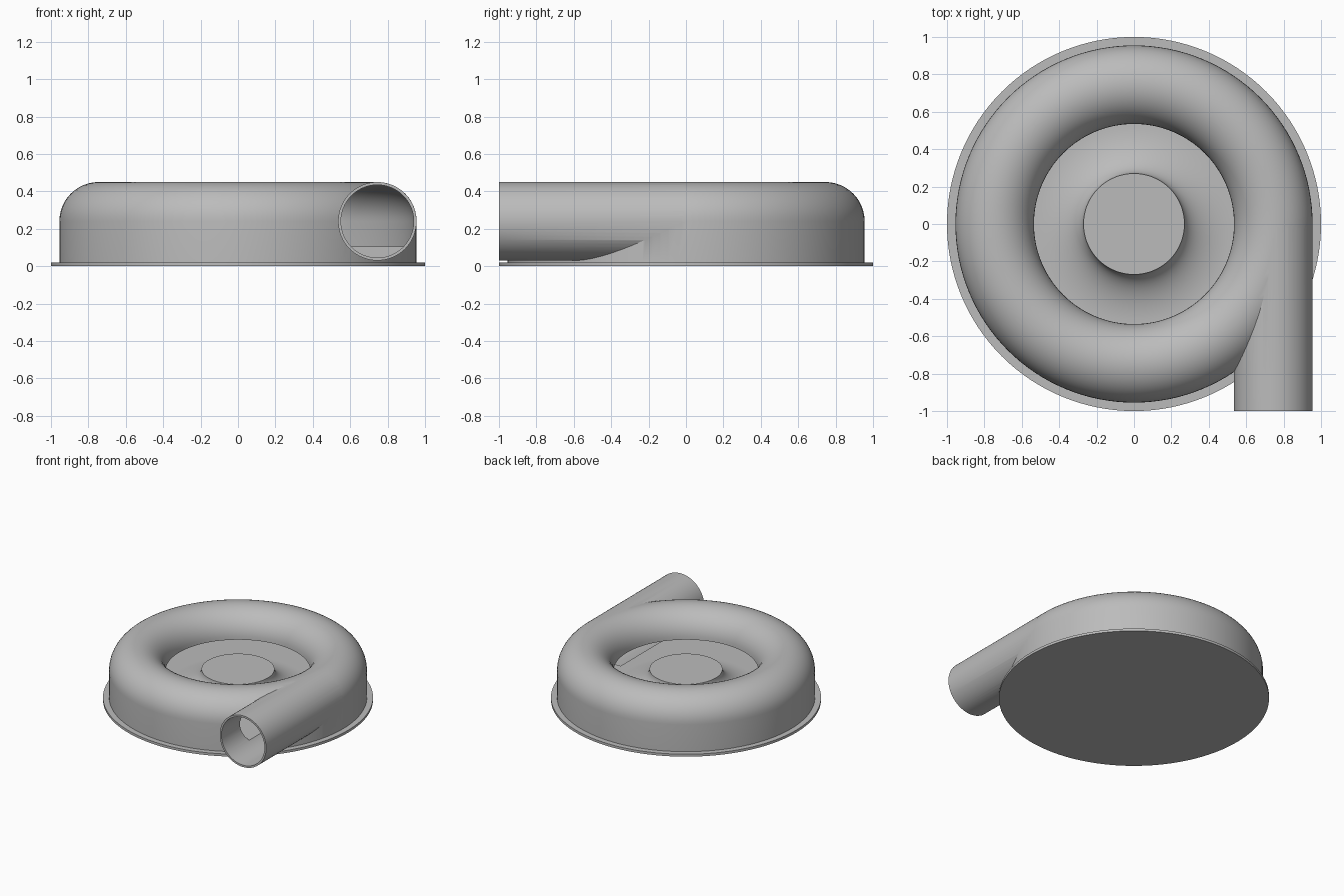
import bpy, bmesh
from math import sin, cos, pi, radians
from mathutils import Matrix

cube = bpy.data.objects.get("Cube")
if cube:
    bpy.data.objects.remove(cube, do_unlink=True)

grey = bpy.data.materials.new("plain grey")
grey.use_nodes = True
colour = (0.5, 0.5, 0.5, 1)
grey.diffuse_color = colour
grey.node_tree.nodes["Principled BSDF"].inputs["Base Color"].default_value = colour

RING, MID, TUBE, WALL = 0.745, 0.24, 0.21, 0.015   # ring radius, centre height, tube, wall
FLOOR, HUB_R, HUB_Z = 0.105, 0.27, 0.25
LIP = RING - TUBE


def make_object(name, bm):
    bmesh.ops.recalc_face_normals(bm, faces=bm.faces)
    mesh = bpy.data.meshes.new(name)
    bm.to_mesh(mesh)
    bm.free()
    mesh.materials.append(grey)
    ob = bpy.data.objects.new(name, mesh)
    bpy.context.collection.objects.link(ob)
    return ob


def lathe(name, profile, closed=False, steps=128):
    """Revolve an (r, z) profile about the z axis."""
    bm = bmesh.new()
    vs = [bm.verts.new((r, 0, z)) for r, z in profile]
    pairs = list(zip(vs, vs[1:])) + ([(vs[-1], vs[0])] if closed else [])
    es = [bm.edges.new(p) for p in pairs]
    bmesh.ops.spin(bm, geom=vs + es, axis=(0, 0, 1), cent=(0, 0, 0),
                   angle=2 * pi, steps=steps, use_merge=True)
    bmesh.ops.remove_doubles(bm, verts=bm.verts, dist=1e-5)
    return make_object(name, bm)


def rod(name, radius, y0, y1):
    """Solid cylinder along y, tangent to the ring."""
    bm = bmesh.new()
    place = Matrix.Translation((RING, (y0 + y1) / 2, MID)) @ Matrix.Rotation(pi / 2, 4, 'X')
    bmesh.ops.create_cone(bm, cap_ends=True, segments=64, radius1=radius,
                          radius2=radius, depth=y1 - y0, matrix=place)
    return make_object(name, bm)


def dome(radius, n=24):
    """Upper half circle of the tube, from outside to inside."""
    return [(RING + radius * cos(pi * i / n), MID + radius * sin(pi * i / n))
            for i in range(n + 1)]


def combine(target, other, operation):
    mod = target.modifiers.new(operation.lower(), 'BOOLEAN')
    mod.operation, mod.solver, mod.object = operation, 'EXACT', other
    bpy.ops.object.select_all(action='DESELECT')
    bpy.context.view_layer.objects.active = target
    target.select_set(True)
    bpy.ops.object.modifier_apply(modifier=mod.name)
    bpy.data.objects.remove(other, do_unlink=True)


# Flange, scroll ring and flared centre hub in one turned profile
flare_w, flare_h = LIP - HUB_R, HUB_Z - FLOOR
flare = [(LIP - flare_w * sin(a), HUB_Z - flare_h * cos(a))
         for a in (pi / 2 * i / 16 for i in range(17))]
outer = RING + TUBE
housing = lathe("scroll_housing", [(0, 0), (1, 0), (1, 0.02), (outer, 0.02)]
                + dome(TUBE) + flare + [(0, HUB_Z)])

# Outlet pipe merges into the ring
combine(housing, rod("outlet_pipe", TUBE - 0.0003, -1, -0.02), 'UNION')

# Hollow chamber open towards the hub, and the pipe bore
inner = TUBE - WALL
chamber = lathe("chamber_cutter", dome(inner)
                + [(LIP, MID), (LIP - 0.015, MID - 0.01), (LIP - 0.015, FLOOR + 0.015),
                   (LIP, FLOOR), (RING + inner, FLOOR)], closed=True)
combine(housing, chamber, 'DIFFERENCE')
combine(housing, rod("bore_cutter", inner - 0.0005, -1.1, -0.021), 'DIFFERENCE')

bpy.ops.object.shade_smooth_by_angle(angle=radians(30))
